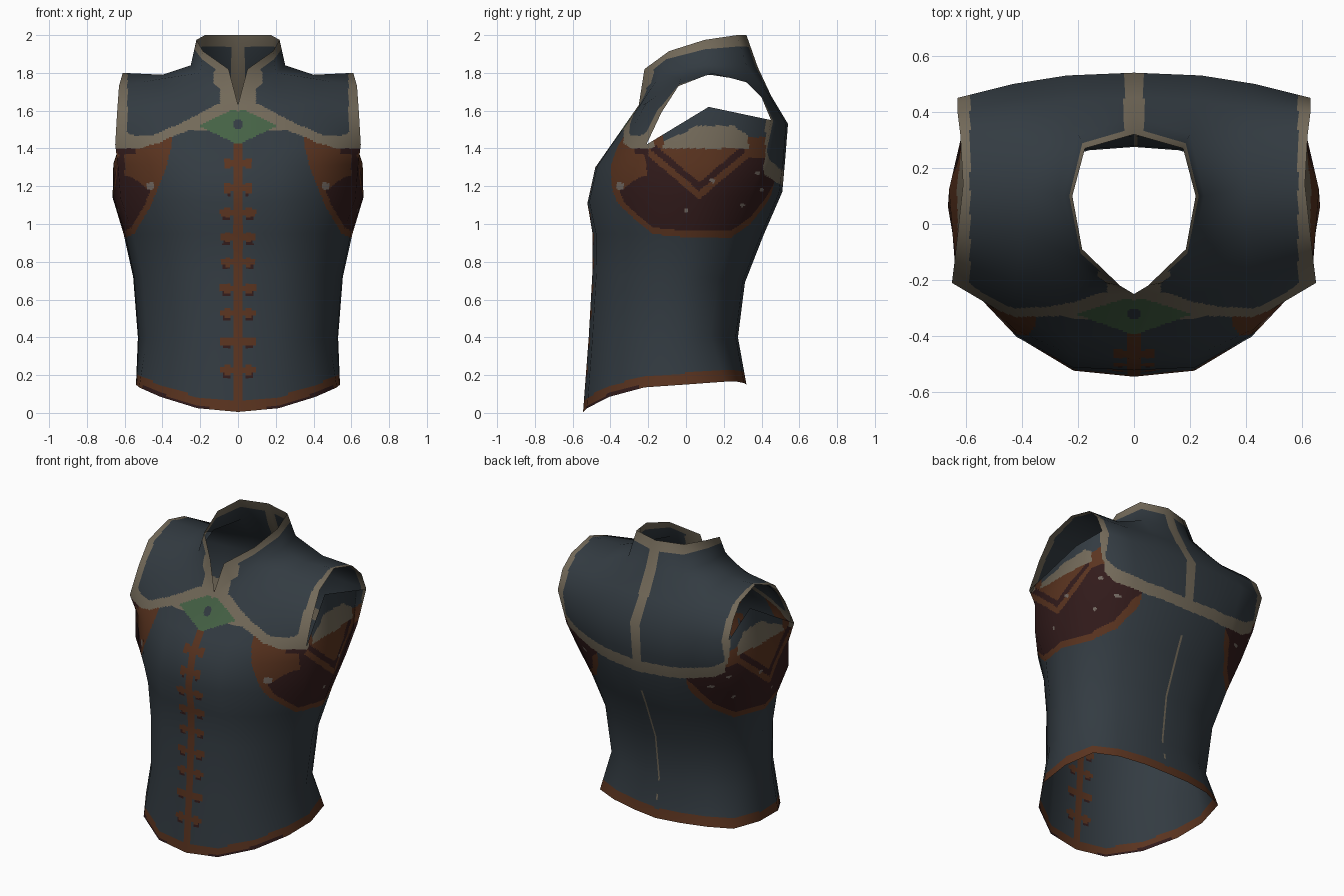
import bpy
import bmesh
from mathutils import Vector

if "Cube" in bpy.data.objects:
    bpy.data.objects.remove(bpy.data.objects["Cube"])

N = 27  # fine cells per coarse panel, so painted borders stay crisp


def material(name, rgb):
    m = bpy.data.materials.new(name)
    m.diffuse_color = (*rgb, 1)
    m.use_nodes = True
    m.node_tree.nodes["Principled BSDF"].inputs["Base Color"].default_value = m.diffuse_color
    return m


SLATE, TAN, MAROON, RUST, GREEN, STUD = range(6)
MATS = [material("slate cloth", (0.033, 0.044, 0.054)),
        material("tan trim", (0.17, 0.142, 0.1)),
        material("maroon leather", (0.032, 0.011, 0.011)),
        material("rust leather", (0.103, 0.034, 0.014)),
        material("green gem", (0.06, 0.122, 0.06)),
        material("pale stud", (0.17, 0.14, 0.12))]


def lerp(x, pts):
    """Piecewise linear curve through (x, value) points."""
    if x <= pts[0][0]:
        return pts[0][1]
    for (a, u), (b, v) in zip(pts, pts[1:]):
        if x <= b:
            return u + (v - u) * (x - a) / (b - a)
    return pts[-1][1]


# ---- torso sections, front centre to back centre on one half ----
ARM = [(0, -1), (.33, -.98), (.65, -.79), (.965, -.385), (1, .2), (.9, .77), (.59, .91), (.33, .98), (0, 1)]
CHEST = [(0, -1), (.33, -.98), (.63, -.77), (.935, -.355), (1, .13), (.85, .66), (.57, .86), (.3, .965), (0, 1)]
WAIST = [(0, -1), (.4, -.95), (.71, -.65), (.91, -.24), (1, .2), (.86, .64), (.6, .86), (.3, .97), (0, 1)]
HEM = [(0, -1), (.4, -.95), (.76, -.68), (.97, -.25), (1, .25), (.91, .73), (.63, .89), (.31, .97), (0, 1)]
HEM_Z = [.005, .025, .085, .135, .15, .165, .165, .158, .15]
# front z, back z, half width, front y, back y, two sections and their blend
RINGS = [(0, 0, .54, -.545, .32, HEM, HEM, 0), (.4, .4, .53, -.515, .275, WAIST, WAIST, 0),
         (.75, .69, .555, -.495, .312, WAIST, WAIST, 0), (.95, .94, .605, -.495, .41, WAIST, CHEST, .3),
         (1.11, 1.17, .664, -.522, .51, CHEST, CHEST, 0), (1.3, 1.34, .66, -.48, .525, ARM, ARM, 0)]
body = []
for r, (zf, zb, w, fy, by, sec_a, sec_b, k) in enumerate(RINGS):
    ring = []
    for c in range(9):
        u, v = Vector(sec_a[c]).lerp(Vector(sec_b[c]), k)
        z = HEM_Z[c] if r == 0 else zf + (zb - zf) * c / 8
        ring.append((w * u, (fy + by) / 2 + v * (by - fy) / 2, z))
    body.append(ring)
top = [(0, -.41, 1.4), (.22, -.40, 1.41), (.43, -.34, 1.41), (.65, -.21, 1.42),
       (.555, .12, 1.62), (.63, .45, 1.55), (.43, .5, 1.53), (.24, .53, 1.53), (0, .54, 1.53)]
body.append(top)

# ---- yoke: rows run over the shoulder, inner to outer ----
mid = [(0, -.25, 1.63), (.2, -.25, 1.62), (.42, -.21, 1.64), (.64, -.13, 1.59)]
front_s = [(.2, -.13, 1.8), (.4, -.03, 1.77), (.63, -.04, 1.73)]
ridge = [(.25, .1, 1.84), (.4, .13, 1.79), (.61, .14, 1.8)]
back_s = [(.2, .32, 1.84), (.4, .32, 1.76), (.62, .32, 1.75)]
blade = [(.21, .44, 1.68), (.41, .42, 1.67), (.63, .40, 1.67)]
nape, spine = (0, .38, 1.83), (0, .45, 1.68)
throat = (.1, -.21, 1.72)
yoke = [top[1:4], mid[1:], front_s, ridge, back_s, blade, [top[7], top[6], top[5]]]
yoke_front = [top[0:2], mid[0:2], [throat, front_s[0]]]
yoke_back = [[nape, back_s[0]], [spine, blade[0]], [top[8], top[7]]]
# ---- collar: base row and rim ----
collar = [[mid[0], throat, front_s[0], ridge[0], back_s[0], nape],
          [mid[0], (.05, -.22, 1.82), (.185, -.09, 1.915), (.22, .1, 1.975), (.175, .27, 2.0), (0, .32, 2.0)]]

quads = []
for tag, rows in (("body", body), ("yoke", yoke), ("yoke", yoke_front),
                  ("yoke", yoke_back), ("collar", collar)):
    for r in range(len(rows) - 1):
        for c in range(len(rows[0]) - 1):
            q = [rows[r][c], rows[r][c + 1], rows[r + 1][c + 1], rows[r + 1][c]]
            for s in (1, -1):
                quads.append((tag, r, [Vector((s * x, y, z)) for x, y, z in q]))


def key(p):
    return tuple(round(a * 20000) + 0 for a in p)


# smooth normals of the coarse form
bm = bmesh.new()
cage = {}
for tag, r, q in quads:
    vs = []
    for p in q:
        v = cage.get(key(p)) or cage.setdefault(key(p), bm.verts.new(p))
        if v not in vs:
            vs.append(v)
    bm.faces.new(vs)
bmesh.ops.recalc_face_normals(bm, faces=bm.faces)
bm.normal_update()
flip = -1 if cage[key(body[2][0])].normal.y > 0 else 1
cage_n = {k: v.normal.copy() * flip for k, v in cage.items()}
bm.free()

# ---- painted borders ----
BAND_LO = [(0, 1.46), (.1, 1.49), (.25, 1.5), (.33, 1.47), (.42, 1.43), (.52, 1.4), (.66, 1.4)]
BAND_HI = [(0, 1.67), (.12, 1.63), (.2, 1.585), (.3, 1.535), (.45, 1.47), (.55, 1.47), (.66, 1.5)]
BACK_LO = [(0, 1.2), (.3, 1.22), (.5, 1.26), (.58, 1.31), (.64, 1.45)]
PANEL_LO = [(-.43, 1.22), (-.35, 1.06), (-.22, .95), (0, .93), (.24, .93), (.34, 1.0), (.42, 1.1), (.5, 1.24)]
PANEL_X = [(.93, .56), (1.1, .46), (1.3, .38), (1.42, .35)]
ARM_TAN = [(-.12, 1.44), (-.02, 1.48), (.06, 1.52), (.25, 1.52), (.33, 1.47)]
FRONT_RUST = [(.46, 1.17), (.52, 1.22), (.57, 1.25), (.6, 1.25)]
STUDS = [(-.35, 1.2, .022), (.38, 1.27, .012), (.3, 1.1, .011), (0, 1.07, .011), (.14, 1.23, .013), (.4, 1.18, .011)]
BARS = [1.32, 1.19, 1.06, .93, .8, .66, .53, .38, .23]


def side_panel(x, y, z):
    """Leather under the arm, or None outside it."""
    edge = z - lerp(y, PANEL_LO)
    inner = x - lerp(z, PANEL_X) if y < 0 else 1
    if edge < 0 or inner < 0 or x < .33:
        return None
    for sy, sz, rad in STUDS:
        if (y - sy) ** 2 + (z - sz) ** 2 < rad * rad:
            return STUD
    if y > -.21 and z > 1.53 or y > .33 and z > 1.46:
        return SLATE
    if -.12 < y < .33 and z > 1.4:
        return TAN if z < lerp(y, ARM_TAN) else SLATE
    if edge < .035 or inner < .035:
        return RUST
    d = z - (1.13 + .85 * abs(y - .07))
    if y < -.2:
        if z > 1.37 and x > .54:
            return MAROON
        return RUST if z > lerp(x, FRONT_RUST) and x < .6 else MAROON
    if y > .31 and z > 1.35:
        return RUST
    return RUST if 0 < d < .045 or d > .09 else MAROON


def lacing(x, z):
    """Front laces with a dark underside, or None outside them."""
    if x < .024:
        return RUST
    for b in BARS:
        half = .075 if b > 1.1 else .095
        if x < half and abs(z - b) < (.026 if .04 < x < .07 else .017):
            return RUST
        if .04 < x < half - .015 and 0 < b - z < .04 and b < 1.25:
            return MAROON
    return None


def paint(tag, row, p, t, height):
    x, y, z = abs(p.x), p.y, p.z
    if tag == "collar":
        return TAN if t > .62 or (y < -.17 and x < .13) or (y > .3 and x < .035) else SLATE
    if y > .3 and x < .035 and z > 1.22:        # spine stripe
        return TAN
    if tag == "yoke":
        if x > .585:                            # armhole edging
            return TAN
        if y < -.15:
            if x / .21 + abs(z - 1.52) / .1 < 1 and z < 1.6:
                return SLATE if x * x + (z - 1.53) ** 2 < .0007 else GREEN
            if lerp(x, BAND_LO) < z < lerp(x, BAND_HI) or (z > 1.6 and x < .095):
                return TAN
            if z < lerp(x, BAND_LO) and x > .35:
                return RUST
            if z < 1.5 and x < .024:
                return RUST
        return SLATE
    if row == 0 and t * height < .06:           # hem
        return MAROON if t * height < .018 and y < -.25 and x > .15 else RUST
    if y < -.38 and z < 1.44:
        c = lacing(x, z)
        if c is not None:
            return c
    if y < -.17 and z > lerp(x, BAND_LO):
        return TAN
    if y > .2 and 0 < p.x < .011 and (.38 < z < 1.05 or .26 < z < .3):
        return TAN                              # back seam
    if y > .36 and z > lerp(x, BACK_LO) and (y > .42 or x < .58):
        return TAN if z < lerp(x, BACK_LO) + .075 or x > .585 else SLATE
    c = side_panel(x, y, z)
    return SLATE if c is None else c


# ---- fine vest shell ----
index, verts, norms, faces, mats = {}, [], [], [], []


def mix(a, b, c, d, s, t):
    return a.lerp(b, s).lerp(d.lerp(c, s), t)


for tag, row, q in quads:
    qn = [cage_n[key(p)] for p in q]
    ids = []
    for j in range(N + 1):
        for i in range(N + 1):
            p = mix(*q, i / N, j / N)
            k = key(p)
            if k not in index:
                index[k] = len(verts)
                verts.append(p)
                norms.append(mix(*qn, i / N, j / N).normalized())
            ids.append(index[k])
    for j in range(N):
        for i in range(N):
            a = j * (N + 1) + i
            f = list(dict.fromkeys((ids[a], ids[a + 1], ids[a + N + 2], ids[a + N + 1])))
            if len(f) < 3:
                continue
            n = (verts[f[1]] - verts[f[0]]).cross(verts[f[2]] - verts[f[0]])
            if n.dot(norms[f[0]]) < 0:
                f.reverse()
            s, t = (i + .5) / N, (j + .5) / N
            height = mix(*q, s, 1).z - mix(*q, s, 0).z
            faces.append(f)
            mats.append(paint(tag, row, mix(*q, s, t), t, height))

mesh = bpy.data.meshes.new("vest")
mesh.from_pydata(verts, [], faces)
for m in MATS:
    mesh.materials.append(m)
mesh.polygons.foreach_set("material_index", mats)
mesh.polygons.foreach_set("use_smooth", [True] * len(faces))
mesh.update()
mesh.normals_split_custom_set_from_vertices(norms)
vest = bpy.data.objects.new("vest", mesh)
bpy.context.collection.objects.link(vest)
